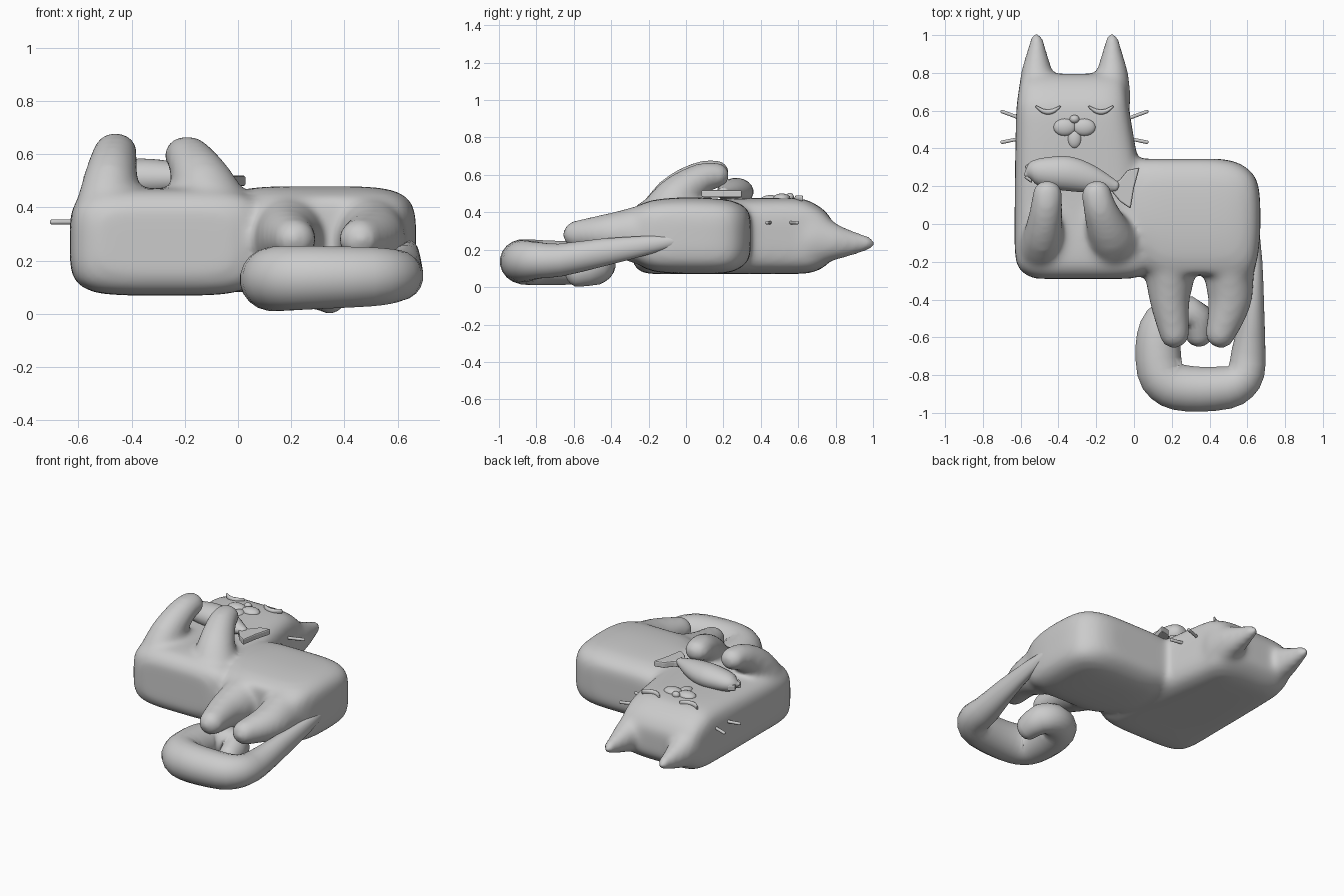
import bpy, bmesh, math
from mathutils import Vector

if "Cube" in bpy.data.objects:
    bpy.data.objects.remove(bpy.data.objects["Cube"])

grey = bpy.data.materials.new("plain grey")
grey.diffuse_color = (0.6, 0.6, 0.6, 1)
grey.use_nodes = True
grey.node_tree.nodes["Principled BSDF"].inputs["Base Color"].default_value = grey.diffuse_color
MID = -0.315  # centre line of the head


def spow(v, p):
    return math.copysign(abs(v)**p, v)


def finish(bm, name):
    bmesh.ops.recalc_face_normals(bm, faces=bm.faces)
    me = bpy.data.meshes.new(name)
    bm.to_mesh(me)
    bm.free()
    for p in me.polygons:
        p.use_smooth = True
    me.materials.append(grey)
    ob = bpy.data.objects.new(name, me)
    bpy.context.collection.objects.link(ob)
    return ob


def catmull(p, q, r, s, t):
    return [0.5 * (2*b + (c-a)*t + (2*a-5*b+4*c-d)*t*t + (3*b-a-3*c+d)*t**3)
            for a, b, c, d in zip(p, q, r, s)]


def loft(name, pts, power=2.0, steps=3, sides=20, dome=0.9, axis=None):
    """Rings of (x, y, z, half width, half height) joined into a closed skin."""
    ext = [pts[0]] + list(pts) + [pts[-1]]
    rings = [catmull(*ext[i:i+4], k/steps) for i in range(len(pts)-1) for k in range(steps)]
    rings.append(list(pts[-1]))
    C = [Vector(r[:3]) for r in rings]
    T = [axis or (C[min(i+1, len(C)-1)] - C[max(i-1, 0)]).normalized() for i in range(len(C))]
    data = [(c, t, r[3], r[4]) for c, t, r in zip(C, T, rings)]

    def cap(item, sign):
        c, t, a, b = item
        return [(c + t*sign*dome*min(a, b)*math.sin(u), t, a*math.cos(u), b*math.cos(u))
                for u in (0.4, 0.8, 1.15, 1.4)]
    if dome:
        data = cap(data[0], -1)[::-1] + data + cap(data[-1], 1)
    bm = bmesh.new()
    loops = []
    for c, t, a, b in data:
        side = t.cross(Vector((0, 0, 1))).normalized()
        up = side.cross(t)
        angles = [math.tau * (k + 0.5) / sides for k in range(sides)]
        loops.append([bm.verts.new(c + side*a*spow(math.cos(u), 2/power)
                                   + up*b*spow(math.sin(u), 2/power)) for u in angles])
    for A, B in zip(loops, loops[1:]):
        for k in range(sides):
            n = (k + 1) % sides
            bm.faces.new((A[k], A[n], B[n], B[k]))
    bm.faces.new(loops[0])
    bm.faces.new(loops[-1])
    return finish(bm, name)


def box_loft(name, rows):
    """Rows of (y, x0, x1, z0, z1) become a soft-cornered box along y."""
    return loft(name, [((a+b)/2, y, (c+d)/2, (b-a)/2, (d-c)/2) for y, a, b, c, d in rows],
                power=4.5, steps=4, sides=32, dome=0, axis=Vector((0, 1, 0)))


def blob(name, loc, size):
    bm = bmesh.new()
    bmesh.ops.create_uvsphere(bm, u_segments=20, v_segments=12, radius=1)
    for v in bm.verts:
        v.co = Vector(loc) + Vector([a*b for a, b in zip(v.co, size)])
    return finish(bm, name)


# Chest and head column
body = box_loft("body", [
    (-0.29, -0.52, -0.02, 0.15, 0.39), (-0.26, -0.585, 0.06, 0.095, 0.44),
    (-0.18, -0.628, 0.09, 0.07, 0.47), (0.1, -0.632, 0.06, 0.07, 0.47),
    (0.56, -0.625, -0.018, 0.07, 0.478), (0.68, -0.615, -0.035, 0.08, 0.45),
    (0.755, -0.60, -0.05, 0.12, 0.395), (0.795, -0.57, -0.07, 0.17, 0.33)])
# Hindquarters
hind = box_loft("hindquarters", [
    (0.345, 0.03, 0.46, 0.17, 0.38), (0.315, -0.05, 0.57, 0.12, 0.43),
    (0.22, -0.08, 0.655, 0.075, 0.468), (0.0, -0.08, 0.67, 0.07, 0.48),
    (-0.18, 0.02, 0.655, 0.085, 0.465), (-0.27, 0.09, 0.625, 0.13, 0.43)])
parts = [body, hind]

# Hind legs, broad at the root
for x0, x1, w in ((0.19, 0.215, 0.105), (0.505, 0.455, 0.115)):
    parts.append(loft("hind_leg", [(x0, -0.15, 0.28, 0.14, 0.18), (x0, -0.29, 0.28, 0.13, 0.15),
                                   (x0, -0.42, 0.285, w, 0.11), (x1, -0.59, 0.28, 0.08, 0.077)]))
# Raised front legs, leaning towards each other
for x0, x1, w, drop in ((-0.50, -0.458, 0.125, 0), (-0.06, -0.2, 0.155, 0.012)):
    parts.append(loft("front_leg", [
        (x0 + (x1-x0)*t, y, z - drop, w + (0.08-w)*t, r)
        for t, y, z, r in ((0, -0.16, 0.34, 0.12), (0.45, -0.06, 0.49, 0.11),
                           (0.85, 0.08, 0.592, 0.084), (1, 0.17, 0.61, 0.07))]))
# Ears
for s in (-1, 1):
    x = MID + s*0.2
    parts.append(loft("ear", [(x, 0.66, 0.255, 0.10, 0.16), (x, 0.80, 0.24, 0.085, 0.10),
                              (x, 0.89, 0.235, 0.06, 0.068), (x, 0.98, 0.235, 0.036, 0.038)]))

# Fuse the body parts into one soft skin
with bpy.context.temp_override(active_object=body, object=body,
                               selected_objects=parts, selected_editable_objects=parts):
    bpy.ops.object.join()
fuse = body.modifiers.new("fuse", 'REMESH')
fuse.mode = 'VOXEL'
fuse.voxel_size = 0.016
fuse.use_smooth_shade = True
soft = body.modifiers.new("soften", 'SMOOTH')
soft.factor = 0.5
soft.iterations = 22

# Tail: thin root, rounded-square curl, tip turned inwards
tail = [(0.64, -0.01, 0.255, 0.02, 0.025), (0.645, -0.2, 0.225, 0.035, 0.05),
        (0.63, -0.45, 0.185, 0.06, 0.075)]
for i in range(12):
    u = math.radians(-250 * i / 11)
    r = 0.09 + 0.035 * math.sin(math.pi * i / 12)
    tail.append((0.367 + 0.24*spow(math.cos(u), 0.65), -0.67 + 0.205*spow(math.sin(u), 0.65),
                 0.145 - 0.002*i, r, r*0.98))
tail += [(0.325, -0.49, 0.105, 0.085, 0.095), (0.345, -0.585, 0.083, 0.07, 0.083)]
loft("tail", tail, steps=2)

# Face: closed eyes, muzzle, whiskers, nose, tongue
for s, tag in ((-1, "left"), (1, "right")):
    loft("eyelid_" + tag, [(MID + s*0.14 + 0.031*k, 0.593 + 0.007*k*k, 0.475, 0.014 - 0.002*k*k, 0.016)
                           for k in range(-2, 3)], sides=10)
    blob("muzzle_" + tag, (MID + s*0.052, 0.512, 0.475), (0.06, 0.046, 0.026))
    for n, y0, y1 in (("upper", 0.55, 0.595), ("lower", 0.458, 0.433)):
        loft("whisker_%s_%s" % (n, tag), [(MID + s*0.26, y0, 0.345, 0.01, 0.01),
                                          (MID + s*0.383, y1, 0.345, 0.01, 0.01)], sides=8)
blob("nose", (MID, 0.555, 0.482), (0.026, 0.022, 0.022))
blob("tongue", (MID, 0.452, 0.47), (0.037, 0.052, 0.022))

# Fish body held by the paws
loft("fish_body", [(x, y, 0.51, w, w*0.8) for x, y, w in (
    (-0.57, 0.262, 0.015), (-0.53, 0.275, 0.062), (-0.44, 0.272, 0.085),
    (-0.34, 0.265, 0.092), (-0.22, 0.235, 0.072), (-0.10, 0.2, 0.03))])


# Flat fins cut from simple outlines
def plate(name, outline):
    bm = bmesh.new()
    f = bm.faces.new([bm.verts.new((x, y, 0.48)) for x, y in outline])
    r = bmesh.ops.extrude_face_region(bm, geom=[f])
    bmesh.ops.translate(bm, vec=(0, 0, 0.04),
                        verts=[v for v in r["geom"] if isinstance(v, bmesh.types.BMVert)])
    ob = finish(bm, name)
    for p in ob.data.polygons:
        p.use_smooth = False
    bev = ob.modifiers.new("round", 'BEVEL')
    bev.width = 0.008
    bev.segments = 2


plate("fish_tail", [(-0.12, 0.225), (-0.08, 0.23), (-0.035, 0.285), (0.03, 0.30),
                    (0.0, 0.19), (-0.018, 0.08), (-0.075, 0.12), (-0.12, 0.175)])
plate("fish_lips", [(-0.54, 0.335), (-0.58, 0.305), (-0.56, 0.272), (-0.583, 0.245), (-0.54, 0.215)])
